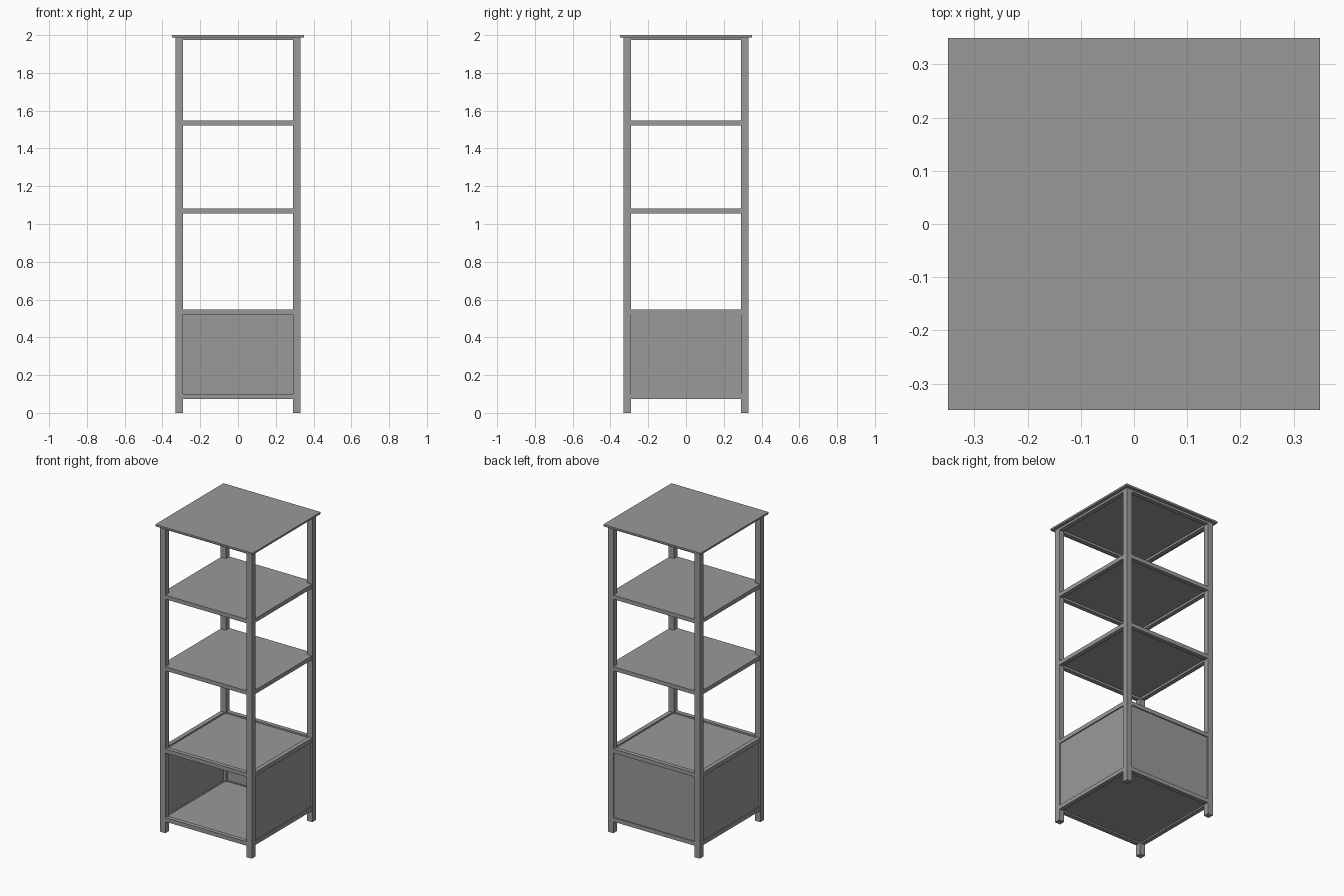
import bpy

cube = bpy.data.objects.get("Cube")
if cube:
    bpy.data.objects.remove(cube, do_unlink=True)

grey = bpy.data.materials.new("plain_grey")
grey.use_nodes = True
colour = (0.32, 0.32, 0.32, 1)
grey.diffuse_color = colour
grey.node_tree.nodes["Principled BSDF"].inputs["Base Color"].default_value = colour

OUTER, INNER = 0.33, 0.292     # leg faces
RAIL_FACE, RAIL_WIDTH = 0.329, 0.028
RAIL_HEIGHT, BOARD = 0.026, 0.012
TOP = 2.0


def box(name, low, high):
    """Axis-aligned box between two corners."""
    bpy.ops.mesh.primitive_cube_add(size=1)
    ob = bpy.context.object
    ob.name = name
    ob.location = [(a + b) / 2 for a, b in zip(low, high)]
    ob.scale = [b - a for a, b in zip(low, high)]
    bpy.ops.object.transform_apply(location=True, rotation=False, scale=True)
    ob.data.materials.append(grey)
    return ob


def side_box(name, side, near, far, bottom, top):
    """Box spanning between two legs on one side of the frame."""
    spans = {
        "front": ((-INNER, -far), (INNER, -near)),
        "back": ((-INNER, near), (INNER, far)),
        "left": ((near, -INNER), (far, INNER)),
        "right": ((-far, -INNER), (-near, INNER)),
    }
    low, high = spans[side]
    return box(f"{side}_{name}", (*low, bottom), (*high, top))


def rails(name, bottom, top):
    for side in ("front", "back", "left", "right"):
        side_box(name, side, RAIL_FACE - RAIL_WIDTH, RAIL_FACE, bottom, top)


def board(name, top):
    """Thin shelf board held inside the four rails."""
    half = RAIL_FACE - RAIL_WIDTH
    box(name, (-half, -half, top - BOARD), (half, half, top))


# Four legs
for depth, y in (("front", -1), ("back", 1)):
    for side, x in (("left", 1), ("right", -1)):
        xs = sorted((x * INNER, x * OUTER))
        ys = sorted((y * INNER, y * OUTER))
        box(f"{depth}_{side}_leg", (xs[0], ys[0], 0), (xs[1], ys[1], TOP - BOARD))

# Overhanging top and its rails
box("top_board", (-0.35, -0.35, TOP - BOARD), (0.35, 0.35, TOP))
rails("top_rail", TOP - RAIL_HEIGHT, TOP - BOARD)

# Shelves: name, height of the rail top, how far the board is sunk
for name, z, sunk in (("upper_shelf", 1.547, 0), ("middle_shelf", 1.082, 0),
                      ("cabinet_top", 0.547, 0.01), ("cabinet_floor", 0.1, 0.004)):
    rails(name + "_rail", z - RAIL_HEIGHT, z)
    board(name, z - sunk)

# Cabinet walls; the front stays open
for side in ("back", "left", "right"):
    side_box("cabinet_panel", side, 0.31, 0.322, 0.1, 0.547 - RAIL_HEIGHT)
